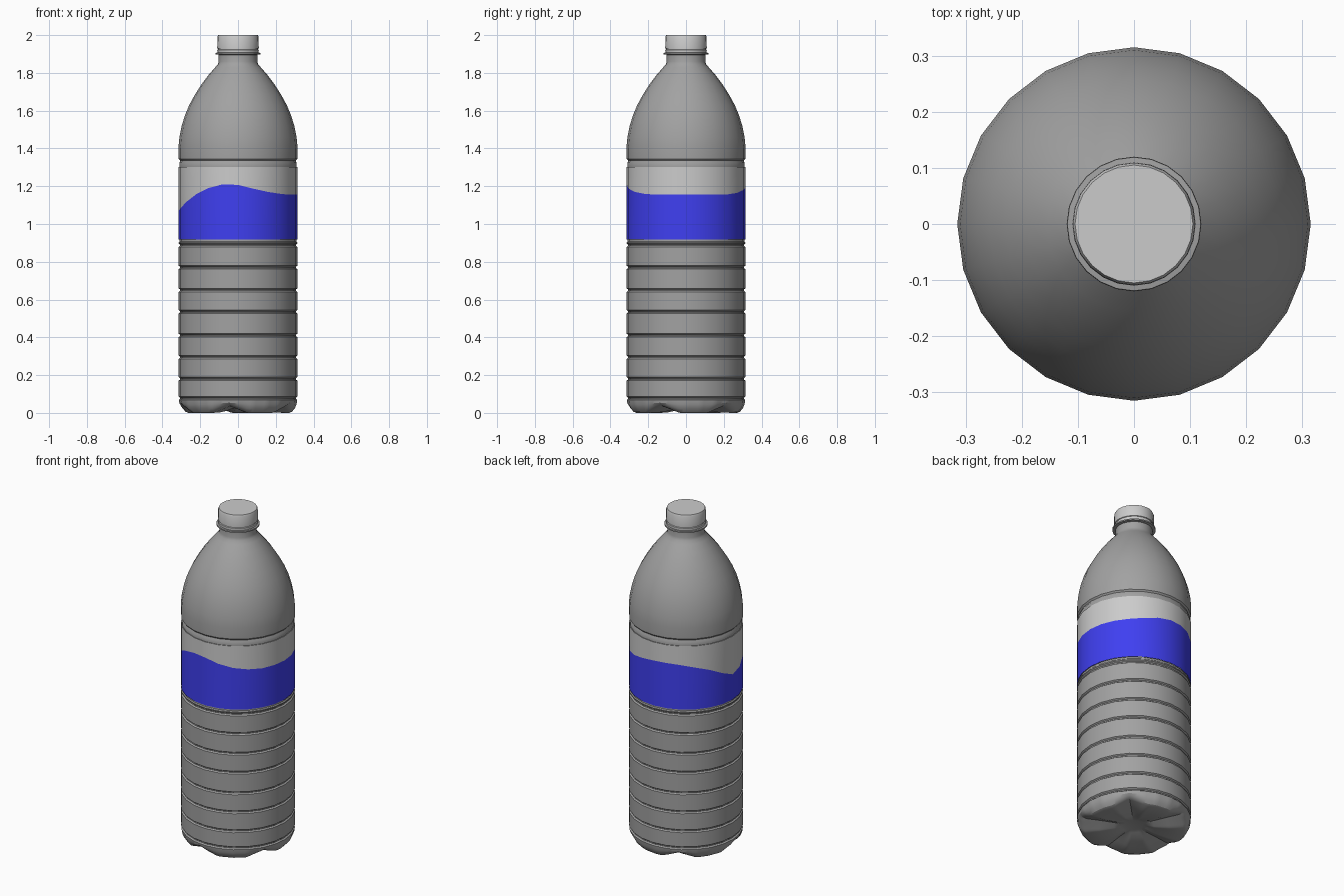
import bpy, math

if "Cube" in bpy.data.objects:
    bpy.data.objects.remove(bpy.data.objects["Cube"])

SIDES = 24


def material(name, rgb):
    m = bpy.data.materials.new(name)
    m.diffuse_color = (*rgb, 1)
    m.use_nodes = True
    m.node_tree.nodes["Principled BSDF"].inputs["Base Color"].default_value = m.diffuse_color
    return m


grey = material("body_grey", (0.36, 0.36, 0.36))
white = material("label_white", (0.8, 0.8, 0.8))
blue = material("label_blue", (0.05, 0.05, 0.88))


def lathe(name, profile, mat, sides=SIDES, angle=35):
    """Revolve (radius, height) pairs; a height may be a function of the angle."""
    step = 2 * math.pi / SIDES
    verts, faces, rings = [], [], []
    for r, z in profile:
        ring = []
        for i in range(sides):
            a = 2 * math.pi * i / sides
            # finer rings stay on the outline of the 24-sided body
            k = math.cos(step / 2) / math.cos(a % step - step / 2)
            h = z(a) if callable(z) else z
            if r == 0 and i:
                ring.append(ring[0])
                continue
            ring.append(len(verts))
            verts.append((r * k * math.cos(a), r * k * math.sin(a), h))
        rings.append(ring)
    for low, high in zip(rings, rings[1:]):
        for i in range(sides):
            j = (i + 1) % sides
            face = dict.fromkeys((low[i], low[j], high[j], high[i]))
            faces.append(tuple(face))
    mesh = bpy.data.meshes.new(name)
    mesh.from_pydata(verts, [], faces)
    mesh.materials.append(mat)
    obj = bpy.data.objects.new(name, mesh)
    bpy.context.collection.objects.link(obj)
    bpy.ops.object.select_all(action='DESELECT')
    obj.select_set(True)
    bpy.context.view_layer.objects.active = obj
    bpy.ops.object.shade_smooth_by_angle(angle=math.radians(angle))
    return obj


# Base: five feet separated by radial creases
def foot(z_foot, z_crease):
    def height(a):
        d = (math.degrees(a) - 45 + 36) % 72 - 36
        g = max(0, 1 - abs(d) / 20)
        return z_foot + (z_crease - z_foot) * g
    return height


lathe("base", [(0, 0.03), (0.05, 0.03), (0.075, 0.024),
               (0.11, foot(0.012, 0.03)), (0.19, foot(0.003, 0.033)),
               (0.27, foot(0, 0.035)), (0.285, foot(0.006, 0.038)),
               (0.300, foot(0.022, 0.045)), (0.310, foot(0.045, 0.054)),
               (0.313, 0.068)], grey, sides=120, angle=25)

# Lower body with horizontal grooves
profile = [(0.313, 0.068)]
for z in (0.077, 0.18, 0.295, 0.41, 0.535, 0.65, 0.77, 0.888):
    profile += [(0.314, z - 0.009), (0.306, z - 0.003),
                (0.306, z + 0.003), (0.314, z + 0.009)]
profile += [(0.314, 0.903), (0.309, 0.908), (0.309, 0.918), (0.313, 0.918)]
lathe("lower_body", profile, grey)

# Label, split by a wavy line (one height per side)
WAVE = [1.155, 1.155, 1.155, 1.157, 1.165, 1.18, 1.19, 1.192, 1.187, 1.17,
        1.145, 1.105, 1.07, 1.085, 1.118, 1.157, 1.19, 1.21, 1.207, 1.187,
        1.17, 1.16, 1.155, 1.155]


def wave(a):
    return WAVE[round(a / (2 * math.pi) * SIDES) % SIDES]


lathe("label_lower", [(0.314, 0.918), (0.314, wave)], blue)
lathe("label_upper", [(0.314, wave), (0.314, 1.302)], white)

# Shoulder and neck
lathe("shoulder", [(0.314, 1.302), (0.310, 1.302), (0.310, 1.325),
                   (0.306, 1.331), (0.306, 1.336), (0.314, 1.345),
                   (0.315, 1.41), (0.310, 1.46), (0.298, 1.52), (0.281, 1.575),
                   (0.258, 1.63), (0.228, 1.685), (0.193, 1.74),
                   (0.155, 1.79), (0.122, 1.828), (0.107, 1.845),
                   (0.102, 1.86), (0.102, 1.90)], grey)

# Neck ring
lathe("neck_ring", [(0.102, 1.896), (0.119, 1.898), (0.120, 1.902),
                    (0.119, 1.906), (0.102, 1.908)], grey)

# Cap with a tamper band
lathe("cap", [(0.100, 1.906), (0.109, 1.906), (0.110, 1.922), (0.106, 1.924),
              (0.106, 1.928), (0.110, 1.930), (0.109, 1.99), (0.105, 2.0),
              (0, 2.0)], white)
